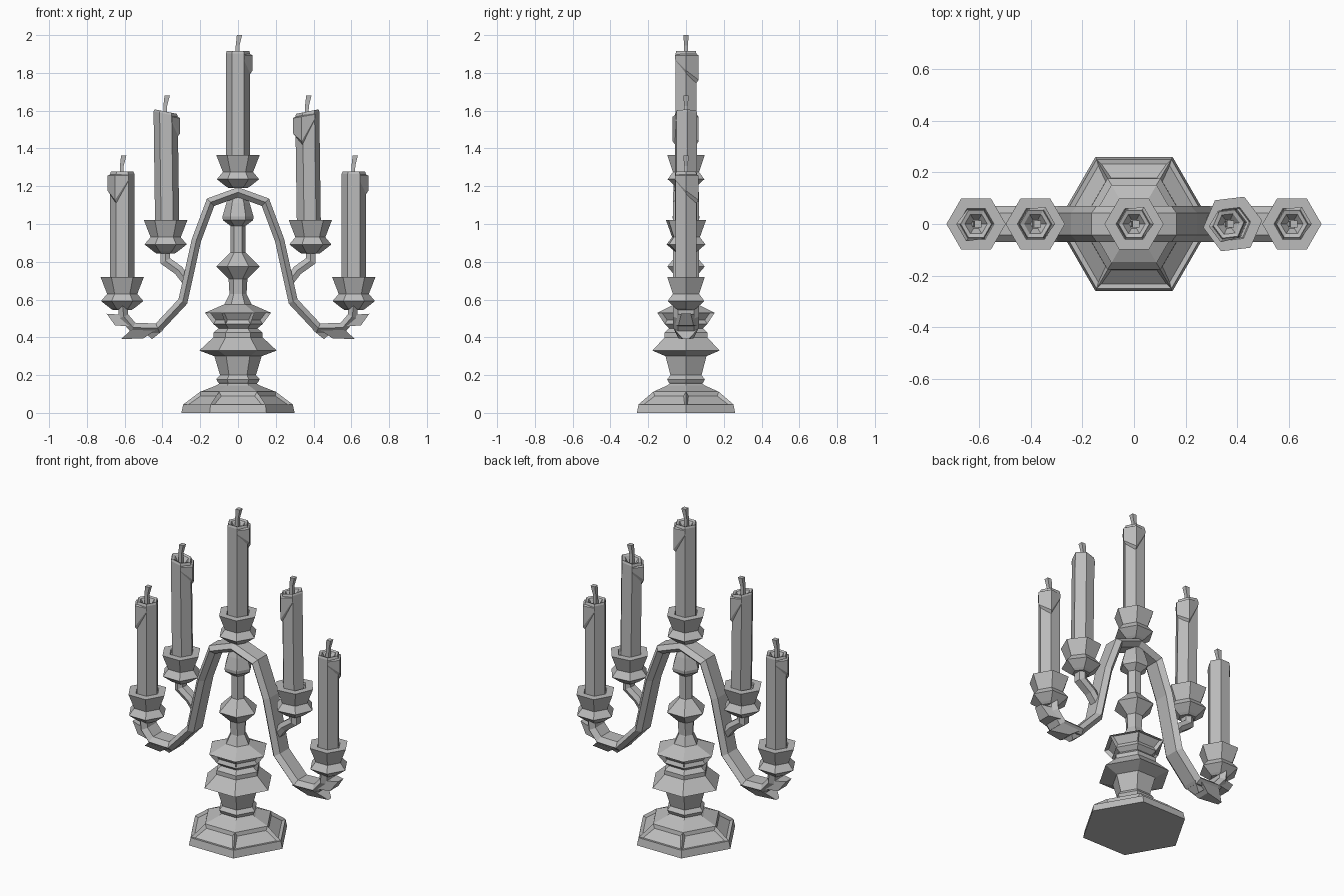
import bpy, bmesh, math
from mathutils import Vector

old = bpy.data.objects.get("Cube")
if old:
    bpy.data.objects.remove(old, do_unlink=True)

grey = bpy.data.materials.new("plain_grey")
grey.use_nodes = True
COLOUR = (0.5, 0.5, 0.5, 1)
grey.diffuse_color = COLOUR
grey.node_tree.nodes["Principled BSDF"].inputs["Base Color"].default_value = COLOUR


def finish(name, bm):
    bmesh.ops.recalc_face_normals(bm, faces=bm.faces)
    mesh = bpy.data.meshes.new(name)
    bm.to_mesh(mesh)
    bm.free()
    mesh.materials.append(grey)
    ob = bpy.data.objects.new(name, mesh)
    bpy.context.collection.objects.link(ob)
    return ob


def loft(name, rings, panels=None):
    """Skin a list of point rings; panels picks faces to recess."""
    bm = bmesh.new()
    loops = [[bm.verts.new(p) for p in ring] for ring in rings]
    n = len(loops[0])
    for a, b in zip(loops, loops[1:]):
        for i in range(n):
            j = (i + 1) % n
            bm.faces.new((a[i], a[j], b[j], b[i]))
    bm.faces.new(loops[0][::-1])
    bm.faces.new(loops[-1])
    if panels:
        bmesh.ops.recalc_face_normals(bm, faces=bm.faces)
        low, high, thick, depth = panels
        chosen = [f for f in bm.faces if low < f.calc_center_median().z < high
                  and abs(f.normal.z) < 0.98]
        bmesh.ops.inset_individual(bm, faces=chosen, thickness=thick, depth=-depth)
    return finish(name, bm)


def hexagon(r, z, x=0, y=0, turn=0):
    return [(x + r * math.cos(turn + k * math.pi / 3),
             y + r * math.sin(turn + k * math.pi / 3), z) for k in range(6)]


def turned(name, profile, x=0, turn=0, panels=None):
    return loft(name, [hexagon(r, z, x, 0, turn) for r, z in profile], panels)


def sweep(name, path, half_y, half_t):
    """Flattened six-sided bar following a path in the x-z plane."""
    pts = [Vector((x, 0, z)) for x, z in path]
    rings = []
    for i, p in enumerate(pts):
        d0 = (p - pts[max(i - 1, 0)]).normalized()
        d1 = (pts[min(i + 1, len(pts) - 1)] - p).normalized()
        t = (d0 + d1).normalized()
        nrm = Vector((-t.z, 0, t.x))
        if d0.length and d1.length:
            nrm /= max(t.dot(d1), 0.6)
        rings.append([p + Vector((0, half_y * a, 0)) + nrm * half_t * b
                      for a, b in ((-.62, 1), (.62, 1), (1, 0),
                                   (.62, -1), (-.62, -1), (-1, 0))])
    return loft(name, rings)


def leaf(name, outline, side):
    """Tapered plate: outline of x, z and half width in y."""
    return loft(name, [[(side * x, s * w, z) for x, z, w in outline]
                       for s in (-1, 1)])


def candle(name, x, bottom, top, drip_side, lean=0, slope=0, turn=0):
    r = 0.064

    def ring(rad, z, s=1):
        return [(px, py, pz + s * slope * (px - x - lean))
                for px, py, pz in hexagon(rad, z, x + lean, 0, turn)]
    # body with a sunken top
    loft(name, [hexagon(r, bottom, x, 0, turn), ring(r, top - 0.012),
                ring(r * 0.93, top), ring(r * 0.68, top - 0.005),
                ring(r * 0.3, top - 0.04)])
    # slanting sheet of spilled wax wrapped round one side
    columns = []
    for k, drop in zip(range(-1, 3), (0.05, 0.11, 0.16, 0.05)):
        a = turn + (k - 0.0) * math.pi / 3 + (math.pi if drip_side < 0 else 0)
        u = Vector((math.cos(a), math.sin(a), 0))
        base = Vector((x + lean, 0, 0))
        out = r * (1.2 if k in (0, 1) else 1.04)
        edge = top - 0.012 + slope * u.x * r
        columns.append([base + u * rad + Vector((0, 0, z)) for rad, z in
                        ((r * .8, edge + .004), (out, edge - 0.01),
                         (out, edge - drop + 0.02), (r * 0.95, edge - drop))])
    loft(name + "_wax_drip", columns)
    # leaning wick
    cx = x + lean
    loft(name + "_wick", [[(cx + o + a * w, b * w, z) for a, b in
                           ((-1, -1), (1, -1), (1, 1), (-1, 1))]
                          for o, z, w in ((-.004, top - .045, .010),
                                          (-.002, top + .03, .010),
                                          (.008, top + .085, .014))])


# foot with recessed panels
turned("foot", [(.30, 0), (.29, .045), (.20, .112), (.115, .145), (.10, .155)],
       panels=(.06, .1, .022, .014))

# turned stem
turned("lower_stem", [(.09, .145), (.105, .16), (.115, .178), (.095, .2),
                      (.125, .30), (.205, .33), (.13, .40), (.13, .425),
                      (.10, .45)])
turned("scalloped_collar", [(.10, .445), (.13, .47), (.175, .53), (.072, .575),
                            (.045, .63)], panels=(.48, .52, .016, .02))
turned("upper_stem", [(.045, .625), (.05, .71), (.115, .775), (.05, .84),
                      (.04, .85), (.04, .99), (.08, 1.02), (.082, 1.04),
                      (.062, 1.11), (.045, 1.15)])

# candle cups, given by their rim height
CUP = [(.05, -.175), (.065, -.165), (.112, -.128), (.08, -.09), (.115, 0),
       (.07, 0), (.065, -.01)]


def cup(name, x, rim, turn=0):
    turned(name, [(r, rim + dz) for r, dz in CUP], x, turn)


cup("centre_cup", 0, 1.365)
candle("centre_candle", 0, 1.35, 1.915, 1)

ARM = [(0, 1.168), (.145, 1.115), (.22, .915), (.292, .59), (.425, .448),
       (.555, .452), (.605, .51), (.612, .575)]
sweep("arms", [(-x, z) for x, z in ARM[:0:-1]] + ARM, .07, .025)

for side, word in ((1, "left"), (-1, "right")):
    # outer light
    cup(word + "_outer_cup", side * .613, .72)
    candle(word + "_outer_candle", side * .613, .70, 1.278, side)
    # inner light on its side branch
    turn = .12 if side > 0 else 0
    cup(word + "_inner_cup", side * .383, 1.02, turn)
    candle(word + "_inner_candle", side * .375, 1.0, 1.595, -1 if side > 0 else 1,
           lean=-.008, slope=.2 if side > 0 else -.2, turn=turn)
    sweep(word + "_branch", [(side * x, z) for x, z in
          ((.272, .70), (.315, .755), (.385, .805), (.385, .865))], .035, .026)
    # leaf tips curling off the arm
    leaf(word + "_end_leaf", [(.695, .525, .025), (.62, .52, .05),
                              (.57, .46, .06), (.65, .462, .04)], side)
    leaf(word + "_under_leaf", [(.62, .39, .015), (.50, .395, .04),
                                (.44, .435, .06), (.565, .44, .06)], side)
    leaf(word + "_inner_leaf", [(.455, .39, .015), (.40, .435, .05),
                                (.43, .46, .05), (.50, .43, .05)], side)
